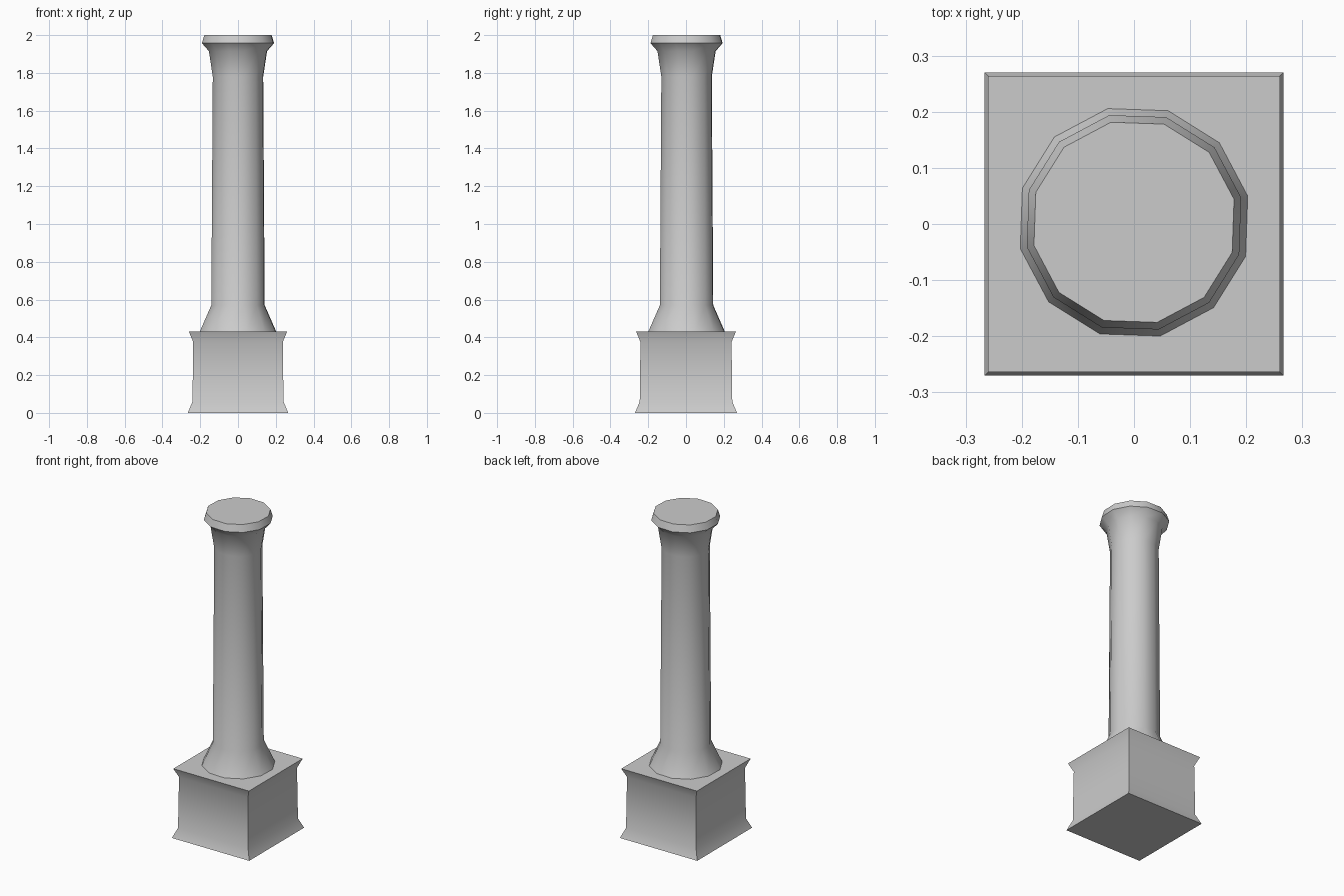
import bpy, bmesh
from math import cos, sin, pi, radians

cube = bpy.data.objects.get("Cube")
if cube:
    bpy.data.objects.remove(cube, do_unlink=True)

# Stone colour
stone = bpy.data.materials.new("grey stone")
stone.use_nodes = True
colour = (0.6, 0.6, 0.6, 1)
stone.diffuse_color = colour
stone.node_tree.nodes["Principled BSDF"].inputs["Base Color"].default_value = colour


def loft(name, rings):
    """Skin a stack of equal-sided rings and cap both ends."""
    bm = bmesh.new()
    loops = [[bm.verts.new(p) for p in ring] for ring in rings]
    for low, high in zip(loops, loops[1:]):
        for i in range(len(low)):
            j = (i + 1) % len(low)
            bm.faces.new((low[i], low[j], high[j], high[i]))
    bm.faces.new(loops[0][::-1])
    bm.faces.new(loops[-1])
    mesh = bpy.data.meshes.new(name)
    bm.to_mesh(mesh)
    bm.free()
    mesh.materials.append(stone)
    obj = bpy.data.objects.new(name, mesh)
    bpy.context.collection.objects.link(obj)
    bpy.ops.object.select_all(action='DESELECT')
    obj.select_set(True)
    bpy.context.view_layer.objects.active = obj
    bpy.ops.object.shade_smooth_by_angle(angle=radians(36))
    return obj


def rectangle(x, y, z):
    return [(-x, -y, z), (x, -y, z), (x, y, z), (-x, y, z)]


def polygon(r, z, sides=12, turn=radians(13)):
    angles = [turn + 2 * pi * i / sides for i in range(sides)]
    return [(r * cos(a), r * sin(a) + 0.003, z) for a in angles]


# Square plinth with flared foot and rim
plinth = [(0.266, 0.27, 0), (0.241, 0.245, 0.06),
          (0.237, 0.241, 0.375), (0.26, 0.264, 0.43)]
loft("plinth", [rectangle(*p) for p in plinth])

# Twelve-sided column: flared foot, tapering shaft, flared neck and lip
column = [(0.208, 0.43), (0.145, 0.57), (0.137, 1.78),
          (0.158, 1.915), (0.196, 1.957), (0.183, 2.0)]
loft("column", [polygon(*p) for p in column])
